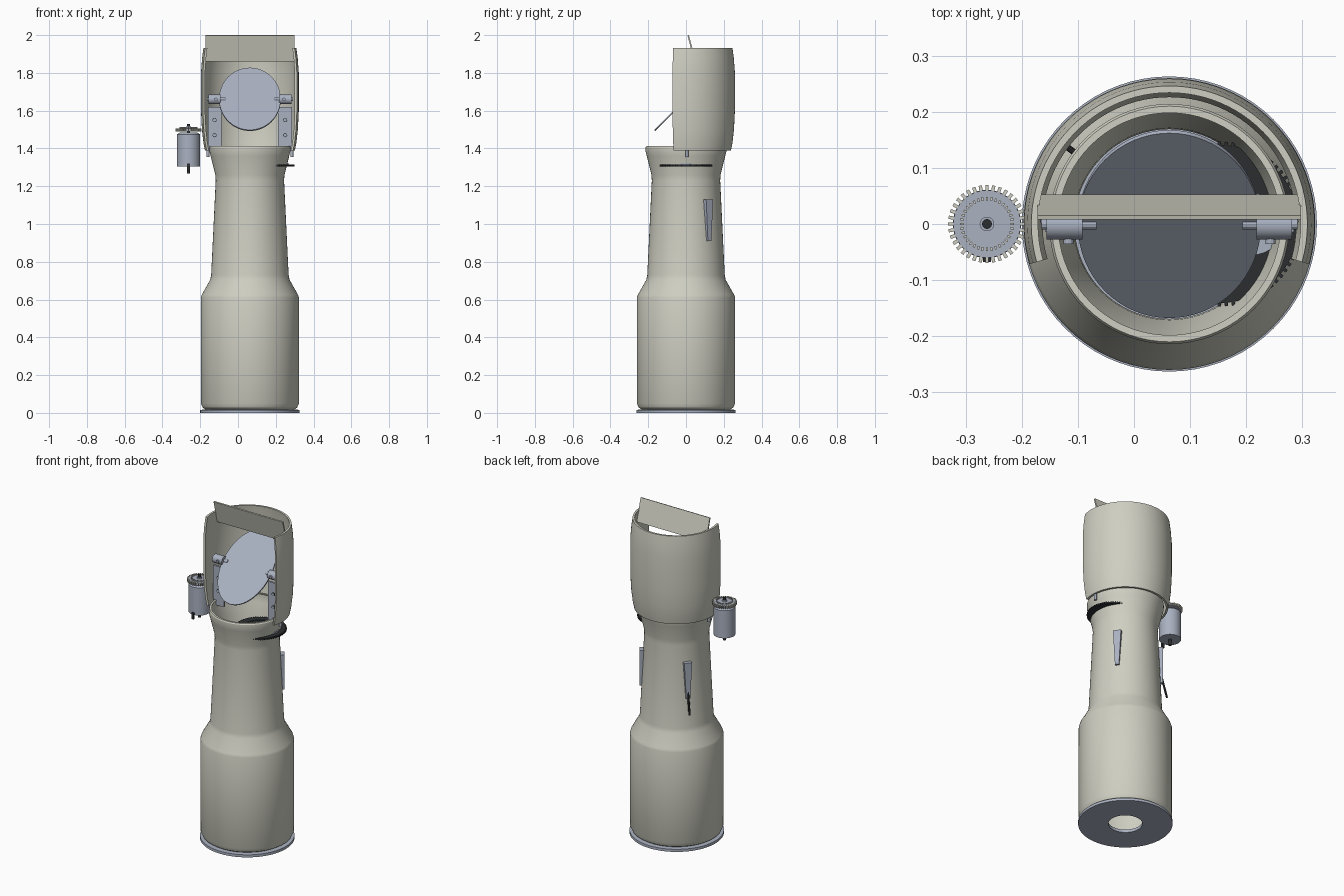
import bpy, bmesh, math
from mathutils import Matrix, Vector

cube = bpy.data.objects.get("Cube")
if cube:
    bpy.data.objects.remove(cube, do_unlink=True)

CX = 0.063            # tower axis
MX = -0.262           # motor axis


def material(name, rgb):
    m = bpy.data.materials.new(name)
    m.use_nodes = True
    m.diffuse_color = (*rgb, 1)
    m.node_tree.nodes["Principled BSDF"].inputs["Base Color"].default_value = (*rgb, 1)
    return m


CREAM = material("warm_grey", (0.62, 0.62, 0.54))
STEEL = material("blue_grey", (0.40, 0.44, 0.53))
BLACK = material("near_black", (0.025, 0.027, 0.03))


def finish(bm, name, mat, smooth=True):
    bmesh.ops.recalc_face_normals(bm, faces=bm.faces)
    me = bpy.data.meshes.new(name)
    bm.to_mesh(me)
    bm.free()
    me.materials.append(mat)
    ob = bpy.data.objects.new(name, me)
    bpy.context.collection.objects.link(ob)
    if smooth:
        bpy.ops.object.select_all(action='DESELECT')
        ob.select_set(True)
        bpy.context.view_layer.objects.active = ob
        bpy.ops.object.shade_smooth_by_angle(angle=math.radians(28))
    return ob


def revolve(name, loop, mat, centre=(CX, 0), start=0, sweep=360, steps=72):
    """Turn a closed (radius, height) loop around a vertical axis."""
    bm = bmesh.new()
    full = sweep == 360
    rings = []
    for i in range(steps if full else steps + 1):
        a = math.radians(start + sweep * i / steps)
        rings.append([bm.verts.new((centre[0] + r * math.cos(a),
                                    centre[1] + r * math.sin(a), z)) for r, z in loop])
    n = len(loop)
    for i in range(steps):
        a, b = rings[i], rings[(i + 1) % len(rings)]
        for j in range(n):
            k = (j + 1) % n
            bm.faces.new((a[j], b[j], b[k], a[k]))
    if not full:
        bm.faces.new(rings[0])
        bm.faces.new(rings[-1])
    return finish(bm, name, mat)


def shell(profile, t):
    """Give an open outer profile a wall of thickness t."""
    return profile + [(r - t, z) for r, z in reversed(profile)]


def rod(name, p, q, r, mat, sides=24, r2=None):
    p, q = Vector(p), Vector(q)
    bm = bmesh.new()
    rot = (q - p).to_track_quat('Z', 'Y').to_matrix().to_4x4()
    bmesh.ops.create_cone(bm, cap_ends=True, segments=sides, radius1=r,
                          radius2=r if r2 is None else r2, depth=(q - p).length,
                          matrix=Matrix.Translation((p + q) / 2) @ rot)
    return finish(bm, name, mat)


def box(name, centre, size, mat, rot=Matrix()):
    bm = bmesh.new()
    bmesh.ops.create_cube(bm, size=1, matrix=Matrix.Translation(centre) @ rot
                          @ Matrix.Diagonal((*size, 1)))
    return finish(bm, name, mat, False)


def teeth(name, centre, radius, count, size, mat):
    """Ring of small blocks, size = radial, tangential, height."""
    bm = bmesh.new()
    for i in range(count):
        turn = Matrix.Rotation(2 * math.pi * i / count, 4, 'Z')
        bmesh.ops.create_cube(bm, size=1, matrix=Matrix.Translation(centre) @ turn
                              @ Matrix.Translation((radius, 0, 0))
                              @ Matrix.Diagonal((*size, 1)))
    return finish(bm, name, mat, False)


# Tower body and base
body = [(0.235, 0.018), (0.25, 0.028), (0.26, 0.05), (0.26, 0.61), (0.255, 0.625),
        (0.21, 0.705), (0.205, 0.73), (0.181, 1.23), (0.183, 1.26), (0.208, 1.36),
        (0.214, 1.385), (0.214, 1.405), (0.21, 1.412)]
revolve("tower_body", shell(body, 0.012), CREAM)
revolve("base_ring", [(0.095, 0), (0.263, 0), (0.263, 0.016), (0.235, 0.018), (0.095, 0.018)], STEEL)

# Wrap-around hood, open to the front
hood = [(0.238, 1.388), (0.246, 1.43), (0.254, 1.50), (0.259, 1.60), (0.259, 1.80),
        (0.253, 1.88), (0.246, 1.932)]
revolve("hood", shell(hood, 0.012), CREAM, start=-16, sweep=212, steps=56)
box("top_flap", (CX, 0.03, 1.93), (0.47, 0.008, 0.142), CREAM,
    Matrix.Rotation(math.radians(15), 4, 'X'))

# Tilted oval mirror
bm = bmesh.new()
bmesh.ops.create_cone(bm, cap_ends=True, segments=64, radius1=1, radius2=1, depth=1,
                      matrix=Matrix.Translation((CX, 0, 1.66))
                      @ Matrix.Rotation(math.radians(45), 4, 'X')
                      @ Matrix.Diagonal((0.163, 0.233, 0.008, 1)))
finish(bm, "mirror", STEEL)

# Mirror pivots and support brackets, one on each side
for side, s in (("right", -1), ("left", 1)):
    def at(d, y, z):
        return (CX + s * d, y, z)
    rod(side + "_pivot", at(0.155, -0.002, 1.66), at(0.219, -0.002, 1.66), 0.026, STEEL)
    rod(side + "_pivot_pin", at(0.13, 0, 1.66), at(0.228, 0, 1.66), 0.01, STEEL, 12)
    rod(side + "_pivot_screw", at(0.18, -0.036, 1.66), at(0.18, -0.02, 1.66), 0.009, STEEL, 12)
    bm = bmesh.new()
    front = [bm.verts.new(at(d, -0.014, z)) for d, z in
             ((0.15, 1.62), (0.222, 1.62), (0.222, 1.42), (0.2, 1.38), (0.15, 1.38))]
    face = bm.faces.new(front)
    ext = bmesh.ops.extrude_face_region(bm, geom=[face])
    bmesh.ops.translate(bm, vec=(0, 0.012, 0),
                        verts=[v for v in ext["geom"] if isinstance(v, bmesh.types.BMVert)])
    finish(bm, side + "_bracket", STEEL, False)
    for z in (1.47, 1.55):
        rod(side + "_bracket_hole", at(0.187, -0.0165, z), at(0.187, -0.013, z), 0.011, BLACK, 16)
        rod(side + "_bracket_bolt", at(0.187, -0.018, z), at(0.187, -0.013, z), 0.008, STEEL, 16)
    rod(side + "_bracket_foot", at(0.222, 0.005, 1.355), at(0.222, 0.005, 1.42), 0.008, STEEL, 12)

# Turntable gear cutting through the neck
GX = 0.152
revolve("turntable_gear", [(0.1, 1.304), (0.141, 1.304), (0.141, 1.314), (0.1, 1.314)],
        BLACK, (GX, 0), steps=64)
teeth("turntable_teeth", (GX, 0, 1.309), 0.142, 72, (0.01, 0.006, 0.01), BLACK)
rod("turntable_plate", (GX, 0, 1.305), (GX, 0, 1.312), 0.102, BLACK, 48)
rod("turntable_hub", (GX + 0.06, 0, 1.31), (GX + 0.06, 0, 1.322), 0.055, STEEL, 32)

# Drive motor with its toothed wheel
rod("motor_can", (MX, 0, 1.305), (MX, 0, 1.475), 0.061, STEEL, 40)
rod("motor_cap", (MX, 0, 1.475), (MX, 0, 1.485), 0.061, STEEL, 40, 0.045)
rod("motor_shaft", (MX, 0, 1.268), (MX, 0, 1.53), 0.009, BLACK, 12)
box("motor_terminal", (MX, -0.063, 1.30), (0.014, 0.01, 0.04), BLACK)
rod("motor_gear", (MX, 0, 1.49), (MX, 0, 1.506), 0.06, STEEL, 40)
teeth("motor_gear_teeth", (MX, 0, 1.498), 0.063, 36, (0.013, 0.006, 0.016), CREAM)
teeth("crown_teeth", (MX, 0, 1.509), 0.045, 36, (0.006, 0.004, 0.008), CREAM)
rod("motor_gear_collar", (MX, 0, 1.506), (MX, 0, 1.515), 0.013, STEEL, 16)

# Tapered grips on the back of the neck
for side, angle in (("left", 37), ("right", 143)):
    turn = Matrix.Translation((CX, 0, 0)) @ Matrix.Rotation(math.radians(angle), 4, 'Z')
    bm = bmesh.new()
    bmesh.ops.create_cube(bm, size=1, matrix=Matrix.Translation((0.195, 0, 1.02))
                          @ Matrix.Diagonal((0.026, 0.046, 0.22, 1)))
    for v in bm.verts:
        if v.co.z < 1:
            v.co.y *= 0.5
    bm.transform(turn)
    finish(bm, side + "_grip", STEEL, False)
    if side == "right":
        rod("grip_lever", turn @ Vector((0.2, 0, 0.96)), turn @ Vector((0.232, 0, 0.82)),
            0.006, BLACK, 10)
